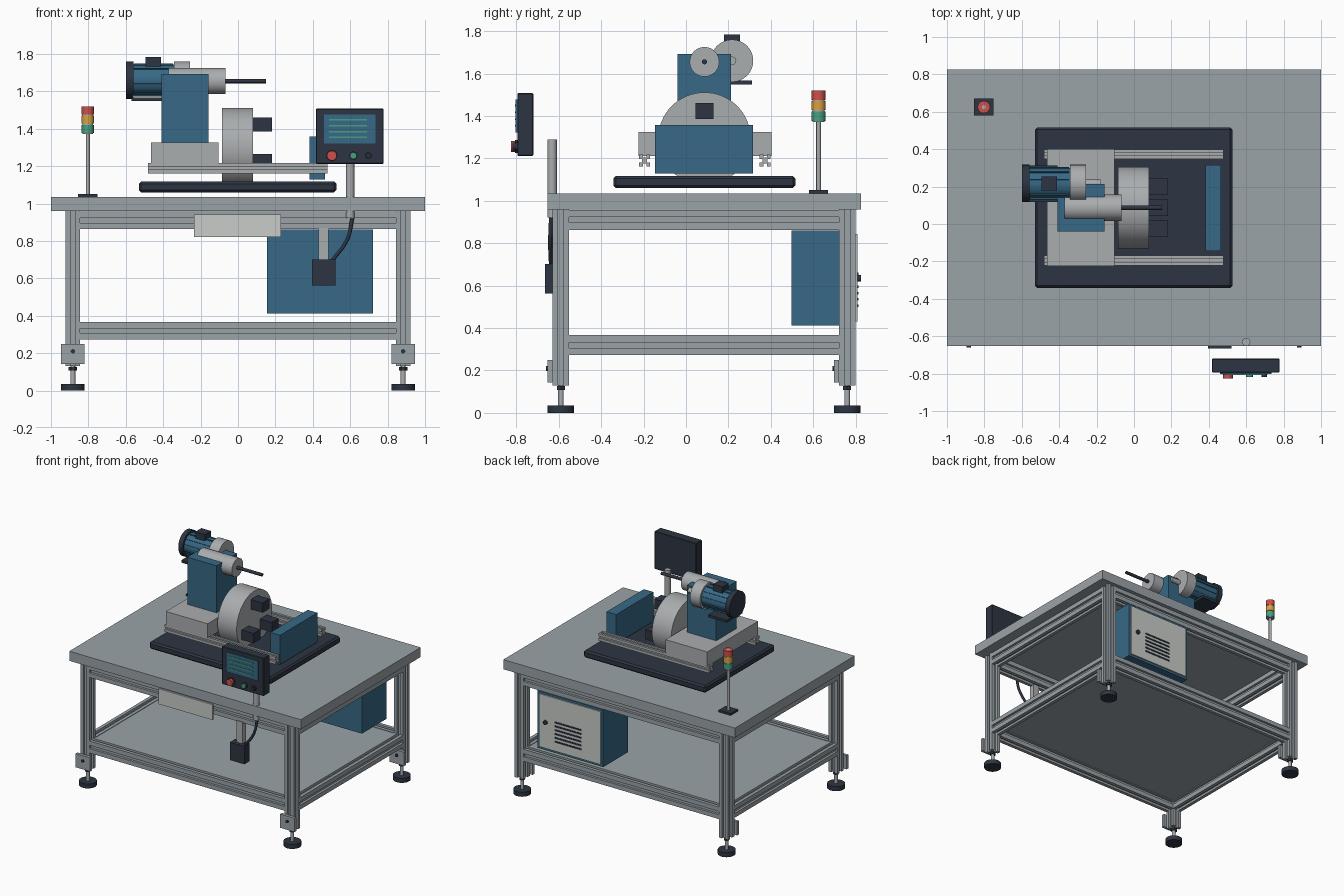
import bpy, bmesh, math
from mathutils import Vector

if "Cube" in bpy.data.objects:
    bpy.data.objects.remove(bpy.data.objects["Cube"])


def srgb(r, g, b):
    f = lambda c: c / 12.92 if c <= 0.04045 else ((c + 0.055) / 1.055) ** 2.4
    return (f(r / 255), f(g / 255), f(b / 255), 1)


def material(name, *rgb):
    m = bpy.data.materials.new(name)
    m.diffuse_color = srgb(*rgb)
    m.use_nodes = True
    m.node_tree.nodes["Principled BSDF"].inputs["Base Color"].default_value = m.diffuse_color
    return m


GREY = material("frame_grey", 155, 163, 168)
STEEL = material("machined_steel", 170, 173, 175)
BLUE = material("machine_blue", 55, 105, 134)
DARK = material("dark_slate", 45, 53, 66)
PALE = material("pale_panel", 200, 204, 200)
RED = material("signal_red", 205, 80, 74)
AMBER = material("signal_amber", 217, 160, 64)
GREEN = material("signal_green", 72, 160, 130)


def finish(name, bm, mat, smooth=False):
    bmesh.ops.recalc_face_normals(bm, faces=bm.faces)
    me = bpy.data.meshes.new(name)
    bm.to_mesh(me)
    bm.free()
    me.materials.append(mat)
    ob = bpy.data.objects.new(name, me)
    bpy.context.collection.objects.link(ob)
    if smooth:
        bpy.ops.object.select_all(action='DESELECT')
        ob.select_set(True)
        bpy.context.view_layer.objects.active = ob
        bpy.ops.object.shade_smooth_by_angle(angle=math.radians(35))
    return ob


def box(name, x, y, z, mat, bevel=0):
    """Box from (min, max) ranges on each axis."""
    bm = bmesh.new()
    bmesh.ops.create_cube(bm, size=1)
    for v in bm.verts:
        v.co = Vector([(r[0] + r[1]) / 2 + c * (r[1] - r[0])
                       for r, c in zip((x, y, z), v.co)])
    if bevel:
        bmesh.ops.bevel(bm, geom=bm.edges[:], offset=bevel, segments=1, affect='EDGES')
    return finish(name, bm, mat)


def prism(name, pts, axis, u0, v0, t, mat, smooth=False):
    """Extrude a closed outline along an axis, from t[0] to t[1]."""
    place = {'X': lambda u, v, w: (w, u, v),
             'Y': lambda u, v, w: (u, w, v),
             'Z': lambda u, v, w: (u, v, w)}[axis]
    bm = bmesh.new()
    a, b = [[bm.verts.new(place(u0 + u, v0 + v, w)) for u, v in pts] for w in t]
    bm.faces.new(a)
    bm.faces.new(b[::-1])
    for i in range(len(pts)):
        j = (i + 1) % len(pts)
        bm.faces.new((a[i], b[i], b[j], a[j]))
    return finish(name, bm, mat, smooth)


def cyl(name, r, axis, u, v, t, mat, n=32):
    pts = [(r * math.cos(2 * math.pi * i / n), r * math.sin(2 * math.pi * i / n))
           for i in range(n)]
    return prism(name, pts, axis, u, v, t, mat, True)


def slotted(w, h, s=0.026, d=0.018):
    """Rectangle outline with a groove in the middle of each side."""
    a, b, k = w / 2, h / 2, s / 2
    q = [(a, -k), (a - d, -k), (a - d, k), (a, k), (a, b), (k, b), (k, b - d)]
    return q + [(-k, b - d), (-k, b), (-a, b), (-a, k), (-a + d, k), (-a + d, -k),
                (-a, -k), (-a, -b), (-k, -b), (-k, -b + d), (k, -b + d), (k, -b), (a, -b)]


# Table frame: legs, levelling feet and foot brackets
LEG_X, LEG_Y = 0.883, (-0.59, 0.76)
for x in (-LEG_X, LEG_X):
    for y in LEG_Y:
        prism("leg", slotted(0.078, 0.078), 'Z', x, y, (0.13, 0.96), GREY)
        cyl("foot_pad", 0.063, 'Z', x, y, (0, 0.035), DARK)
        cyl("foot_stem", 0.013, 'Z', x, y, (0.035, 0.14), STEEL, 16)
        cyl("foot_nut", 0.022, 'Z', x, y, (0.108, 0.126), DARK, 6)
        box("foot_bracket", (x - 0.063, x + 0.063), (y - 0.062, y - 0.039), (0.143, 0.25), GREY)
        cyl("bracket_bolt", 0.012, 'Y', x, 0.21, (y - 0.07, y - 0.062), DARK, 12)

# Horizontal rails
for z in (0.91, 0.32):
    for y in LEG_Y:
        prism("long_rail", slotted(0.078, 0.094), 'X', y, z, (-0.845, 0.845), GREY)
    for x in (-LEG_X, LEG_X):
        prism("side_rail", slotted(0.078, 0.094), 'Y', x, z, (-0.551, 0.721), GREY)

# Table top and lower shelf
box("table_top", (-1, 1), (-0.653, 0.825), (0.96, 1.035), GREY)
box("lower_shelf", (-0.846, 0.846), (-0.553, 0.723), (0.34, 0.363), GREY)

# Machine bed with guide rails
box("machine_bed", (-0.53, 0.526), (-0.342, 0.516), (1.06, 1.117), DARK, 0.012)
for y in (-0.195, 0.373):
    prism("guide_rail", slotted(0.052, 0.056, 0.016, 0.014), 'X', y, 1.189, (-0.48, 0.478), STEEL)

# Carriage and column
box("carriage", (-0.465, -0.105), (-0.225, 0.402), (1.212, 1.325), STEEL)
box("column", (-0.41, -0.157), (-0.04, 0.213), (1.325, 1.693), BLUE)

# Spindle and tool
cyl("spindle", 0.07, 'X', 0.087, 1.655, (-0.372, -0.066), STEEL)
cyl("tool_rod", 0.012, 'X', 0.087, 1.655, (-0.066, 0.15), DARK, 12)

# Motor with cooling fins
MY, MZ = 0.217, 1.66
cyl("motor_body", 0.083, 'X', MY, MZ, (-0.56, -0.342), BLUE)
cyl("motor_rear_cap", 0.1, 'X', MY, MZ, (-0.598, -0.56), DARK)
cyl("motor_flange", 0.1, 'X', MY, MZ, (-0.342, -0.256), STEEL)
cyl("motor_shaft", 0.02, 'X', MY, MZ, (-0.256, -0.18), STEEL, 16)
for i in range(12):
    a = 2 * math.pi * (i + 0.5) / 12
    fin = [(0.08, -0.003), (0.09, -0.003), (0.09, 0.003), (0.08, 0.003)]
    fin = [(u * math.cos(a) - v * math.sin(a), u * math.sin(a) + v * math.cos(a)) for u, v in fin]
    prism("motor_fin", fin, 'X', MY, MZ, (-0.555, -0.347), BLUE)
box("motor_terminal_box", (-0.495, -0.412), (0.18, 0.255), (1.73, 1.784), DARK)
box("motor_foot", (-0.57, -0.41), (0.117, 0.312), (1.547, 1.567), DARK)

# Chuck with three jaws
CY, CZ = 0.087, 1.293
cyl("chuck", 0.218, 'X', CY, CZ, (-0.085, 0.08), STEEL, 64)
for deg in (90, 210, 330):
    y = CY + 0.13 * math.cos(math.radians(deg))
    z = CZ + 0.13 * math.sin(math.radians(deg))
    box("chuck_jaw", (0.08, 0.182), (y - 0.043, y + 0.043), (z - 0.038, z + 0.038), DARK)

# Tail block
box("tail_block", (0.382, 0.465), (-0.145, 0.315), (1.128, 1.357), BLUE)

# Signal tower
LX, LY = -0.803, 0.625
box("tower_base", (LX - 0.052, LX + 0.052), (LY - 0.045, LY + 0.045), (1.035, 1.05), DARK)
cyl("tower_pole", 0.011, 'Z', LX, LY, (1.05, 1.52), STEEL, 16)
for mat, z in ((GREEN, 1.377), (AMBER, 1.427), (RED, 1.476)):
    cyl("tower_lamp", 0.033, 'Z', LX, LY, (z, z + 0.044), mat, 24)
    cyl("tower_spacer", 0.029, 'Z', LX, LY, (z - 0.006, z), STEEL, 24)

# Control panel on its post
box("panel_housing", (0.417, 0.778), (-0.795, -0.72), (1.212, 1.507), DARK, 0.004)
box("panel_screen", (0.46, 0.735), (-0.803, -0.795), (1.322, 1.477), BLUE)
for i in range(4):
    z = 1.353 + i * 0.032
    box("screen_line", (0.487, 0.69), (-0.807, -0.803), (z - 0.004, z + 0.004), GREEN)
for name, x, r, depth, mat in (("stop_button", 0.502, 0.026, 0.03, RED),
                               ("start_button", 0.617, 0.018, 0.022, GREEN),
                               ("mode_knob", 0.697, 0.014, 0.022, DARK)):
    cyl(name + "_collar", r + 0.004, 'Y', x, 1.256, (-0.805, -0.795), DARK, 24)
    cyl(name, r, 'Y', x, 1.256, (-0.795 - depth, -0.8), mat, 24)
cyl("panel_post", 0.022, 'Z', 0.6, -0.631, (0.922, 1.29), STEEL, 24)

# Foot switch box, its bracket and cable
box("switch_box", (0.395, 0.521), (-0.665, -0.6), (0.563, 0.702), DARK)
box("switch_bracket", (0.43, 0.483), (-0.635, -0.59), (0.70, 0.87), STEEL)
cu = bpy.data.curves.new("cable", 'CURVE')
cu.dimensions = '3D'
cu.bevel_depth = 0.01
cu.bevel_resolution = 2
cu.use_fill_caps = True
sp = cu.splines.new('BEZIER')
path = [(0.612, -0.636, 0.925), (0.585, -0.64, 0.81), (0.5, -0.636, 0.69)]
sp.bezier_points.add(len(path) - 1)
for p, co in zip(sp.bezier_points, path):
    p.co = co
    p.handle_left_type = p.handle_right_type = 'AUTO'
cu.materials.append(DARK)
cable = bpy.data.objects.new("cable", cu)
bpy.context.collection.objects.link(cable)
bpy.ops.object.select_all(action='DESELECT')
cable.select_set(True)
bpy.context.view_layer.objects.active = cable
bpy.ops.object.convert(target='MESH')

# Pale plate on the front rail
box("front_plate", (-0.235, 0.23), (-0.642, -0.629), (0.822, 0.942), PALE)

# Electrical cabinet with vented rear door
box("cabinet", (0.155, 0.722), (0.497, 0.80), (0.412, 0.86), BLUE)
box("cabinet_door", (0.172, 0.705), (0.80, 0.809), (0.43, 0.843), PALE)
cyl("door_lock", 0.016, 'Y', 0.645, 0.635, (0.809, 0.824), DARK, 16)
for i in range(6):
    z = 0.505 + i * 0.03
    box("door_vent", (0.335, 0.565), (0.809, 0.813), (z - 0.006, z + 0.006), DARK)
